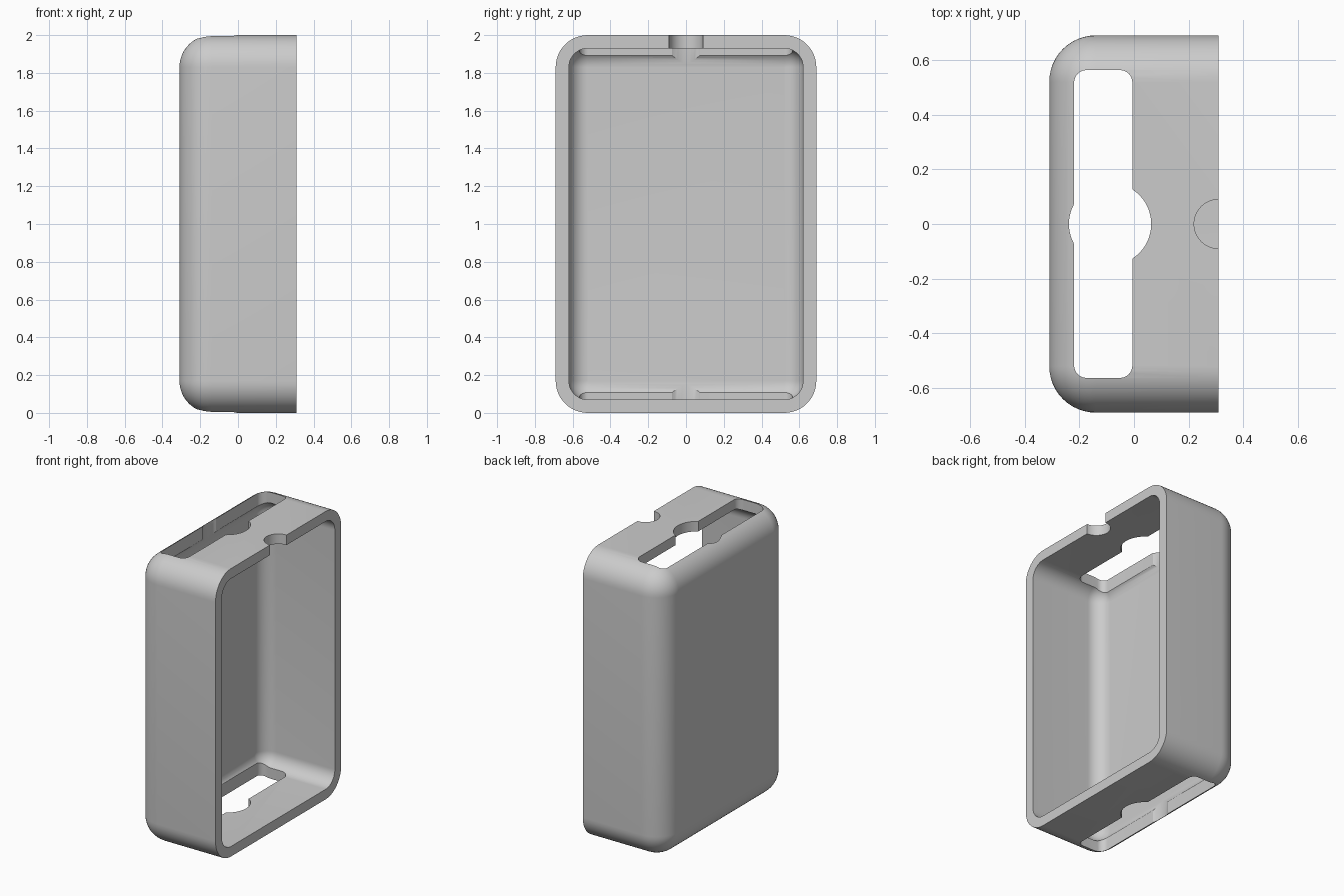
import bpy, bmesh, math
from mathutils import Vector

if "Cube" in bpy.data.objects:
    bpy.data.objects.remove(bpy.data.objects["Cube"])


def rounded_rect(a, b, r, n=12):
    """Counter-clockwise outline of a rounded rectangle with half sizes a, b."""
    pts = []
    for k, (sx, sy) in enumerate([(1, 1), (-1, 1), (-1, -1), (1, -1)]):
        for i in range(n + 1):
            t = math.pi / 2 * (k + i / n)
            pts.append((sx * (a - r) + r * math.cos(t), sy * (b - r) + r * math.sin(t)))
    return pts


def loft(name, rings):
    """Solid skinned through matching rings of points, capped at both ends."""
    bm = bmesh.new()
    loops = [[bm.verts.new(p) for p in ring] for ring in rings]
    n = len(loops[0])
    for lo, hi in zip(loops, loops[1:]):
        for i in range(n):
            j = (i + 1) % n
            bm.faces.new((lo[i], lo[j], hi[j], hi[i]))
    bm.faces.new(loops[0][::-1])
    bm.faces.new(loops[-1])
    bmesh.ops.remove_doubles(bm, verts=bm.verts, dist=1e-5)
    bmesh.ops.recalc_face_normals(bm, faces=bm.faces)
    mesh = bpy.data.meshes.new(name)
    bm.to_mesh(mesh)
    bm.free()
    obj = bpy.data.objects.new(name, mesh)
    bpy.context.collection.objects.link(obj)
    return obj


def soft_block(name, a, b, r, x_back, x_front, n=12):
    """Block along x, rounded on its long edges and around its back face."""
    rings = []
    for i in range(n + 1):
        t = math.pi / 2 * i / n
        inset = min(r * (1 - math.sin(t)), r - 0.001)
        x = x_back + r * (1 - math.cos(t))
        rings.append([(x, u, 1 + v) for u, v in rounded_rect(a - inset, b - inset, r - inset)])
    rings.append([(x_front, u, 1 + v) for u, v in rounded_rect(a, b, r)])
    return loft(name, rings)


def prism(name, outline, cx, z0, z1):
    return loft(name, [[(cx + u, v, z) for u, v in outline] for z in (z0, z1)])


def circle(r, n=64):
    return [(r * math.cos(2 * math.pi * i / n), r * math.sin(2 * math.pi * i / n)) for i in range(n)]


# Outer shell of the case
case = soft_block("case", 0.69, 1.0, 0.17, -0.31, 0.31)

cutters = [
    # Hollow interior, open towards +x
    soft_block("cavity_cutter", 0.62, 0.93, 0.10, -0.24, 0.50),
    # Long slot through the top and bottom walls
    prism("slot_cutter", rounded_rect(0.1065, 0.563, 0.045, 8), -0.1125, -0.2, 2.2),
    # Round widening in the middle of the slot
    prism("slot_bulge_cutter", circle(0.1505), -0.0875, -0.2, 2.2),
    # Half-round notch in the rim of the top wall
    prism("notch_cutter", circle(0.09), 0.31, 1.7, 2.2),
]

bpy.context.view_layer.objects.active = case
case.select_set(True)
for c in cutters:
    c.hide_render = True
    mod = case.modifiers.new(c.name, 'BOOLEAN')
    mod.operation = 'DIFFERENCE'
    mod.solver = 'EXACT'
    mod.object = c
    bpy.ops.object.modifier_apply(modifier=mod.name)
for c in cutters:
    bpy.data.objects.remove(c, do_unlink=True)

# Single grey finish
grey = bpy.data.materials.new("light_grey")
grey.diffuse_color = (0.6, 0.6, 0.6, 1)
grey.use_nodes = True
grey.node_tree.nodes["Principled BSDF"].inputs["Base Color"].default_value = grey.diffuse_color
case.data.materials.clear()
case.data.materials.append(grey)
for p in case.data.polygons:
    p.material_index = 0

bpy.ops.object.shade_smooth_by_angle(angle=math.radians(30))
